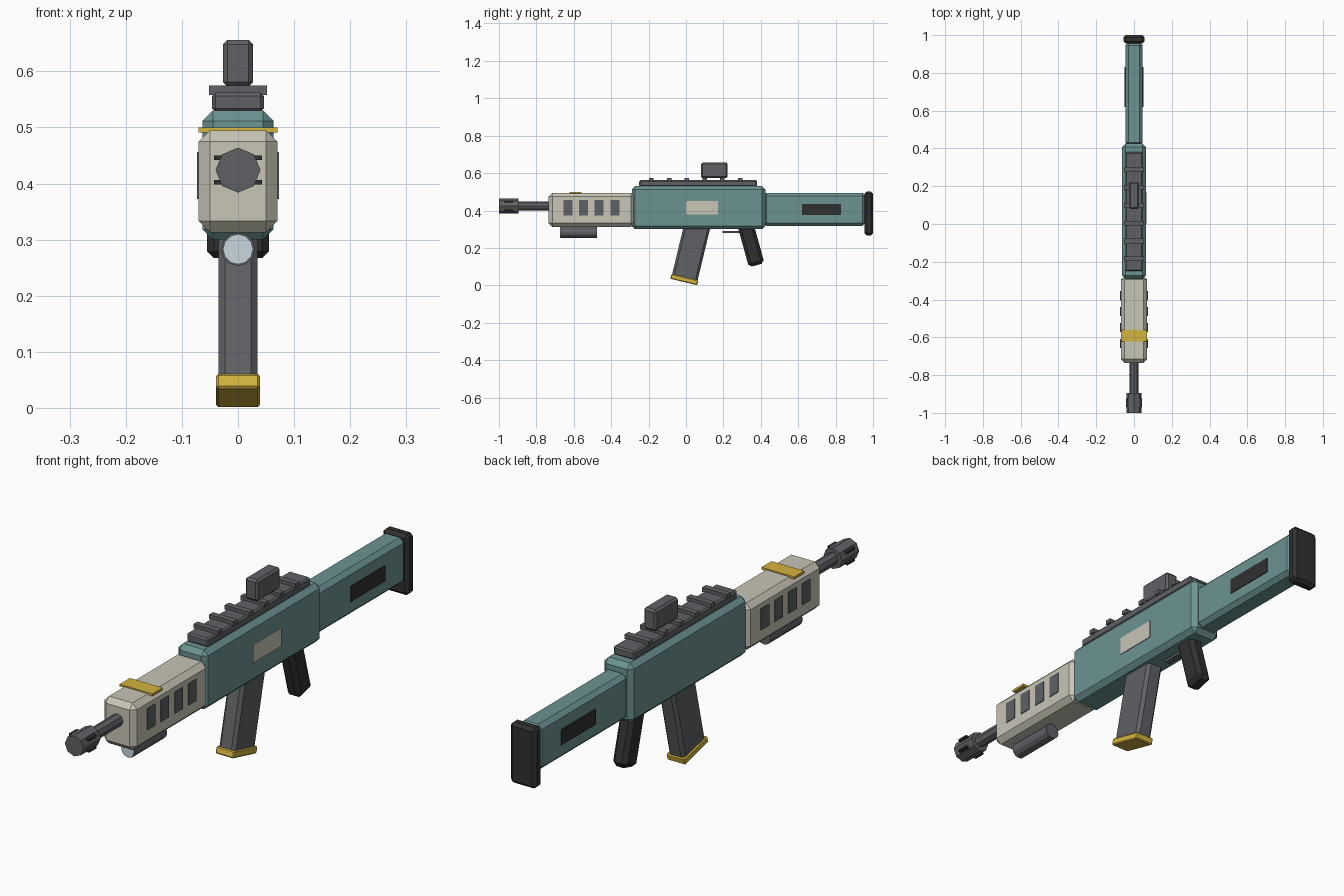
import bpy, bmesh, math
from mathutils import Matrix, Vector

if "Cube" in bpy.data.objects:
    bpy.data.objects.remove(bpy.data.objects["Cube"])


def material(name, r, g, b):
    m = bpy.data.materials.new(name)
    m.diffuse_color = (r, g, b, 1)
    m.use_nodes = True
    m.node_tree.nodes["Principled BSDF"].inputs["Base Color"].default_value = m.diffuse_color
    return m


TEAL = material("teal", 0.15, 0.29, 0.29)
CREAM = material("cream", 0.58, 0.56, 0.47)
GREY = material("grey", 0.115, 0.12, 0.13)
DARK = material("dark", 0.03, 0.03, 0.03)
YELLOW = material("yellow", 0.66, 0.46, 0.05)
GLASS = material("glass", 0.58, 0.68, 0.74)


def finish(bm, name, mat, bevel=0):
    if bevel:
        bmesh.ops.bevel(bm, geom=bm.edges[:], offset=bevel, segments=1,
                        affect='EDGES', clamp_overlap=True)
    me = bpy.data.meshes.new(name)
    bm.to_mesh(me)
    bm.free()
    me.materials.append(mat)
    ob = bpy.data.objects.new(name, me)
    bpy.context.collection.objects.link(ob)
    return ob


def box(name, x, y, z, mat, bevel=0):
    """Box from (min, max) ranges with chamfered edges."""
    bm = bmesh.new()
    bmesh.ops.create_cube(bm, size=1)
    size = [r[1] - r[0] for r in (x, y, z)]
    mid = [(r[1] + r[0]) / 2 for r in (x, y, z)]
    bmesh.ops.scale(bm, vec=size, verts=bm.verts)
    bmesh.ops.translate(bm, vec=mid, verts=bm.verts)
    return finish(bm, name, mat, bevel)


def mid_box(name, half, y, z, mat, bevel=0):
    return box(name, (-half, half), y, z, mat, bevel)


def tube(name, r, y, z, sides, mat, bevel=0):
    """Cylinder along the y axis."""
    bm = bmesh.new()
    bmesh.ops.create_cone(bm, cap_ends=True, segments=sides, radius1=r, radius2=r,
                          depth=y[1] - y[0],
                          matrix=Matrix.Translation((0, (y[0] + y[1]) / 2, z))
                          @ Matrix.Rotation(math.pi / 2, 4, 'X'))
    return finish(bm, name, mat, bevel)


def tilt(ob, degrees, pivot):
    """Move a part built about the origin to its pivot and lean it."""
    ob.matrix_world = (Matrix.Translation(Vector(pivot))
                       @ Matrix.Rotation(math.radians(degrees), 4, 'X'))


# Main bodies
mid_box("receiver", 0.063, (-0.29, 0.425), (0.30, 0.53), TEAL, 0.018)
mid_box("handguard", 0.07, (-0.735, -0.275), (0.313, 0.495), CREAM, 0.02)
mid_box("stock", 0.046, (0.415, 0.96), (0.318, 0.495), TEAL, 0.016)
mid_box("butt_pad", 0.055, (0.955, 1.0), (0.267, 0.502), DARK, 0.012)

# Barrel and muzzle
tube("barrel", 0.024, (-0.93, -0.70), 0.424, 8, GREY)
tube("muzzle", 0.04, (-1.0, -0.895), 0.424, 8, GREY)
for i, z in enumerate((0.402, 0.446)):
    mid_box(f"muzzle_slot_{i}", 0.043, (-0.97, -0.925), (z - 0.004, z + 0.004), DARK)

# Side details
for s, side in ((-1, "left"), (1, "right")):
    for i in range(4):
        y = -0.632 + i * 0.084
        box(f"vent_{side}_{i}", sorted((s * 0.06, s * 0.073)),
            (y - 0.024, y + 0.024), (0.373, 0.456), GREY)
    box(f"stock_slot_{side}", sorted((s * 0.04, s * 0.049)),
        (0.62, 0.83), (0.375, 0.435), DARK)
box("side_plate", (0.055, 0.066), (0.0, 0.17), (0.38, 0.45), CREAM)
mid_box("handguard_band", 0.07, (-0.622, -0.56), (0.491, 0.50), YELLOW)

# Top rail and sight
mid_box("rail", 0.046, (-0.25, 0.38), (0.528, 0.562), GREY, 0.006)
for i in range(6):
    y = -0.185 + i * 0.095
    mid_box(f"rail_rib_{i}", 0.052, (y - 0.012, y + 0.012), (0.558, 0.575), GREY)
mid_box("sight", 0.027, (0.08, 0.223), (0.573, 0.656), GREY, 0.008)

# Lamp under the handguard
tube("lamp", 0.03, (-0.67, -0.475), 0.283, 12, GREY)
tube("lamp_lens", 0.027, (-0.673, -0.66), 0.283, 12, GLASS)

# Magazine, leaning with its base plate
mag_pivot = (0, -0.012, 0.018)
tilt(mid_box("magazine", 0.035, (-0.07, 0.07), (0.015, 0.32), GREY, 0.012), -13.5, mag_pivot)
tilt(mid_box("magazine_base", 0.039, (-0.074, 0.074), (0, 0.027), YELLOW, 0.004), -13.5, mag_pivot)

# Grip and trigger guard
tilt(mid_box("grip", 0.031, (-0.043, 0.043), (0, 0.24), DARK, 0.016), 15.5, (0, 0.378, 0.108))
mid_box("trigger_guard", 0.012, (0.195, 0.31), (0.28, 0.29), GREY)
